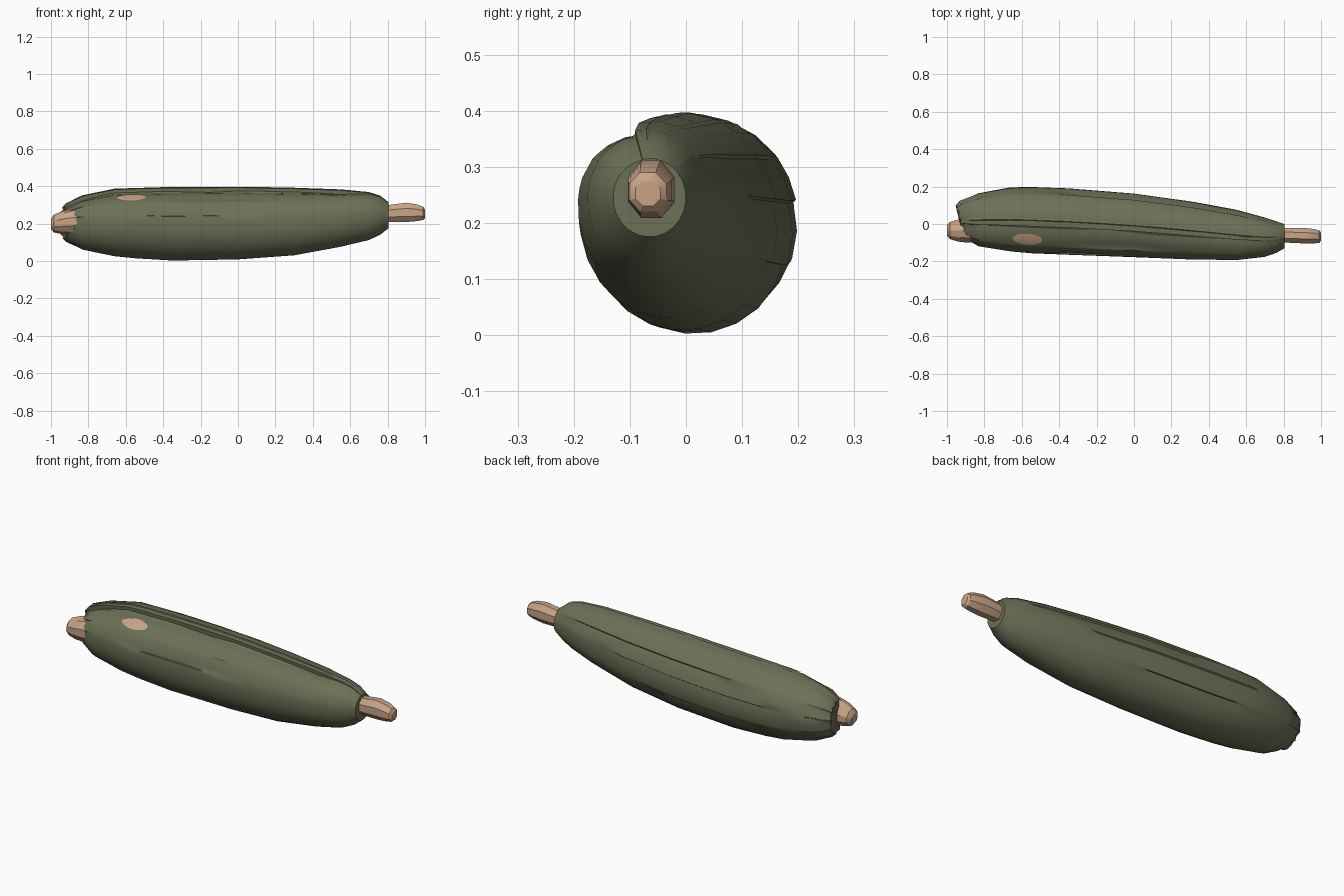
import bpy, bmesh, math

if "Cube" in bpy.data.objects:
    bpy.data.objects.remove(bpy.data.objects["Cube"])

def material(name, rgb):
    m = bpy.data.materials.new(name)
    m.diffuse_color = (*rgb, 1)
    m.use_nodes = True
    m.node_tree.nodes["Principled BSDF"].inputs["Base Color"].default_value = m.diffuse_color
    return m

OLIVE = material("olive cloth", (0.15, 0.165, 0.095))
TAN = material("tan skin", (0.58, 0.37, 0.24))

# bundle stations: x, y min, y max, z min, z max
STATIONS = [(-0.93, -0.07, 0.10, 0.12, 0.29), (-0.91, -0.085, 0.125, 0.10, 0.315),
            (-0.83, -0.12, 0.165, 0.06, 0.35), (-0.66, -0.147, 0.197, 0.025, 0.385),
            (-0.55, -0.157, 0.20, 0.014, 0.39), (-0.35, -0.165, 0.193, 0.002, 0.394),
            (0.0, -0.178, 0.165, 0.008, 0.396), (0.30, -0.19, 0.123, 0.03, 0.39),
            (0.55, -0.193, 0.076, 0.076, 0.381), (0.70, -0.176, 0.035, 0.112, 0.367),
            (0.76, -0.155, 0.015, 0.14, 0.35), (0.805, -0.13, 0.0, 0.175, 0.315)]
STEP = 101       # angle of the long overlap seam on top
FOLDS = [(38, -0.5, 0.75), (12, -0.75, 0.45), (-22, -0.6, 0.2), (143, -0.3, 0.15), (168, -0.6, 0.1)]

def station(x):
    for a, b in zip(STATIONS, STATIONS[1:]):
        if x <= b[0]:
            t = (x - a[0]) / (b[0] - a[0])
            return [p + (q - p) * t for p, q in zip(a, b)]
    return STATIONS[-1]

def surface(x, deg, lift=0.0):
    """Point on the cloth at station x; seam and folds are small radial steps."""
    _, y0, y1, z0, z1 = station(x)
    r = lift
    d = deg - STEP
    if 0 < d < 50:
        r -= 0.026 * (1 - d / 50) * min(1, (0.83 - x) * 3)
    for f, xa, xb in FOLDS:
        if xa < x < xb and 0 < f - deg < 22:
            fade = min(1, (x - xa) * 4, (xb - x) * 4)
            r -= 0.008 * fade * (1 - (f - deg) / 22)
    a = math.radians(deg)
    c, s = math.cos(a), math.sin(a)
    return ((x), (y0 + y1) / 2 + ((y1 - y0) / 2 + r) * c, (z0 + z1) / 2 + ((z1 - z0) / 2 + r) * s)

def build(name, rings, mat, angle=35):
    """Skin closed rings of points, capping both ends."""
    bm = bmesh.new()
    vs = [[bm.verts.new(p) for p in ring] for ring in rings]
    n = len(vs[0])
    for a, b in zip(vs, vs[1:]):
        for i in range(n):
            j = (i + 1) % n
            bm.faces.new((a[i], a[j], b[j], b[i]))
    bm.faces.new(vs[0])
    bm.faces.new(vs[-1])
    bmesh.ops.recalc_face_normals(bm, faces=bm.faces)
    return finish(name, bm, mat, angle)

def finish(name, bm, mat, angle):
    me = bpy.data.meshes.new(name)
    bm.to_mesh(me)
    bm.free()
    ob = bpy.data.objects.new(name, me)
    bpy.context.collection.objects.link(ob)
    me.materials.append(mat)
    bpy.ops.object.select_all(action='DESELECT')
    ob.select_set(True)
    bpy.context.view_layer.objects.active = ob
    bpy.ops.object.shade_smooth_by_angle(angle=math.radians(angle))
    return ob

# wrapped cloth body: dense angles beside every fold give crisp edges
angles = set(range(-170, 181, 15)) | {STEP, STEP + 1}
for f, _, _ in FOLDS:
    angles |= {f, f - 1}
angles = sorted(angles)
xs = sorted({s[0] for s in STATIONS} | {-0.75, -0.45, -0.2, 0.1, 0.2, 0.42, 0.63})
rings = []
for x in xs:
    ring = []
    for d in angles:
        px, y, z = surface(x, d)
        if x < -0.9:    # ragged open end, longer at the back
            px += -0.02 * math.cos(math.radians(d)) + (0.006 if d % 2 else -0.004)
        ring.append((px, y, z))
    rings.append(ring)
build("cloth_wrap", rings, OLIVE, 40)

# loose flap of cloth lying over the top seam
bm = bmesh.new()
rows = []
for x in (-0.88, -0.83, -0.66, -0.4, -0.15, 0.1, 0.3, 0.55, 0.7, 0.765):
    lip = 4 + 3 * math.sin(x * 9)
    rows.append([bm.verts.new(surface(x, d, h)) for d, h in
                 ((40, -0.001), (65, 0.001), (90, 0.002), (STEP + lip, 0.001))])
for a, b in zip(rows, rows[1:]):
    for i in range(3):
        bm.faces.new((a[i], b[i], b[i + 1], a[i + 1]))
bmesh.ops.recalc_face_normals(bm, faces=bm.faces)
finish("top_flap", bm, OLIVE, 40)

# skin-coloured ends poking out: x, centre y, centre z, y radius, z radius
def stub(name, sections, sides):
    build(name, [[(x, y + ry * math.cos(t), z + rz * math.sin(t))
                  for t in (2 * math.pi * (i + 0.5) / sides for i in range(sides))]
                 for x, y, z, ry, rz in sections], TAN, 30)

stub("left_end", [(-1.0, -0.035, 0.198, 0.028, 0.026), (-0.985, -0.035, 0.2, 0.048, 0.047),
                  (-0.94, -0.035, 0.205, 0.062, 0.062), (-0.89, -0.033, 0.21, 0.07, 0.07),
                  (-0.80, -0.03, 0.215, 0.07, 0.07)], 10)
stub("right_end", [(0.72, -0.062, 0.255, 0.04, 0.045), (0.82, -0.06, 0.255, 0.043, 0.05),
                   (0.90, -0.062, 0.26, 0.045, 0.056), (0.96, -0.065, 0.258, 0.042, 0.048),
                   (0.99, -0.068, 0.255, 0.036, 0.038), (1.0, -0.068, 0.252, 0.024, 0.024)], 8)

# exposed oval patch, conformed to the cloth
bm = bmesh.new()
mid = bm.verts.new(surface(-0.57, 128, 0.005))
rim = [bm.verts.new(surface(-0.57 + 0.08 * math.cos(t), 128 + 11 * math.sin(t), 0.004))
       for t in (2 * math.pi * i / 16 for i in range(16))]
for i in range(16):
    bm.faces.new((mid, rim[i], rim[(i + 1) % 16]))
bmesh.ops.recalc_face_normals(bm, faces=bm.faces)
if mid.normal.z < 0:
    bmesh.ops.reverse_faces(bm, faces=bm.faces)
finish("skin_patch", bm, TAN, 40)
